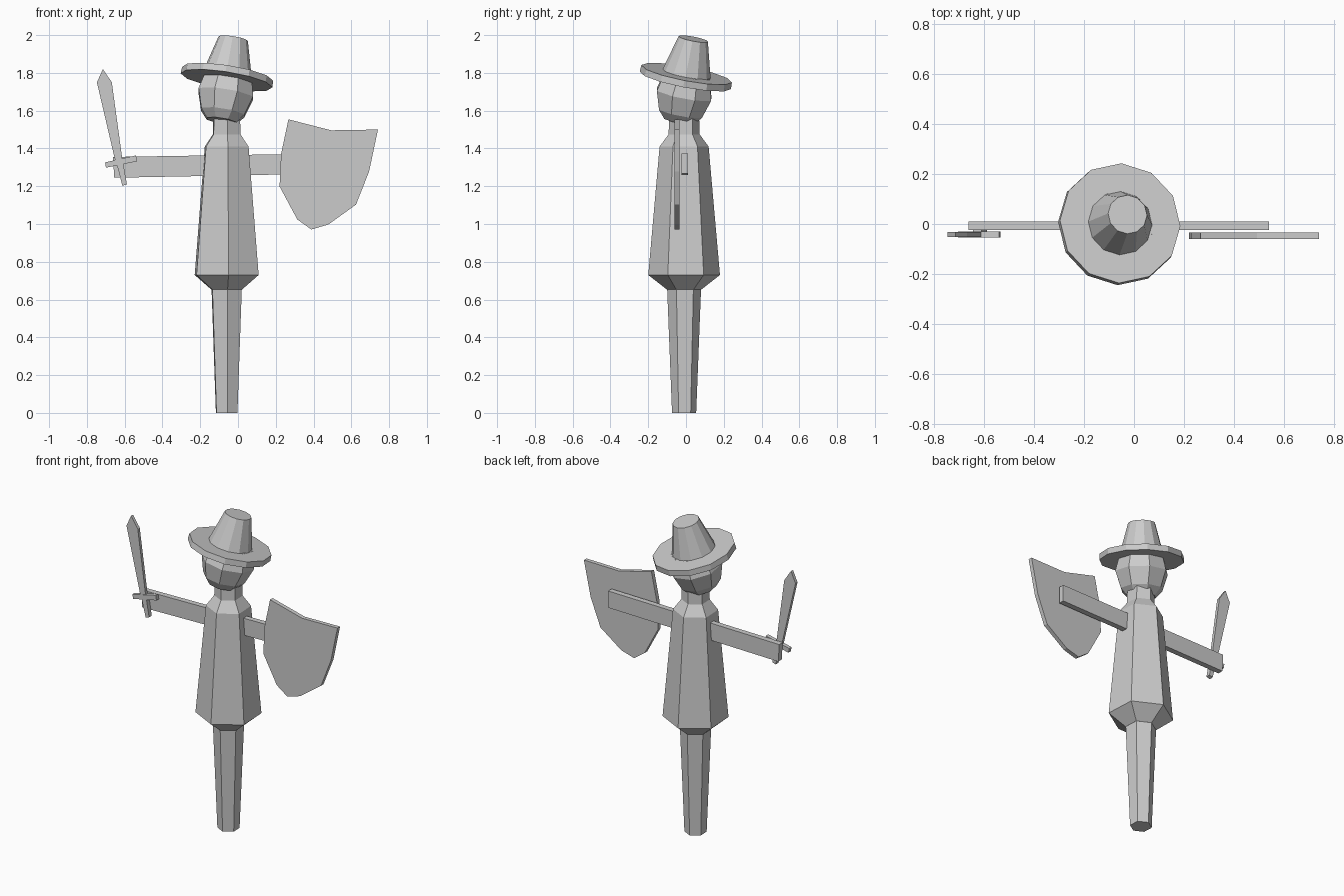
import bpy, bmesh, math
from mathutils import Vector, Matrix

cube = bpy.data.objects.get("Cube")
if cube:
    bpy.data.objects.remove(cube, do_unlink=True)

grey = bpy.data.materials.new("plain_grey")
grey.use_nodes = True
GREY = (0.6, 0.6, 0.6, 1.0)
grey.diffuse_color = GREY
grey.node_tree.nodes["Principled BSDF"].inputs["Base Color"].default_value = GREY


def finish(name, bm):
    bmesh.ops.recalc_face_normals(bm, faces=bm.faces)
    mesh = bpy.data.meshes.new(name)
    bm.to_mesh(mesh)
    bm.free()
    mesh.materials.append(grey)
    obj = bpy.data.objects.new(name, mesh)
    bpy.context.collection.objects.link(obj)
    return obj


def lathe(name, profile, sides, start_deg, centre, axis=(0, 0, 1)):
    """Faceted solid of revolution from (radius, height) pairs, capped at both ends."""
    bm = bmesh.new()
    rings = []
    for r, z in profile:
        ring = []
        for i in range(sides):
            a = math.radians(start_deg) + math.tau * i / sides
            ring.append(bm.verts.new((r * math.cos(a), r * math.sin(a), z)))
        rings.append(ring)
    for low, high in zip(rings, rings[1:]):
        for i in range(sides):
            j = (i + 1) % sides
            bm.faces.new((low[i], low[j], high[j], high[i]))
    bm.faces.new(rings[0][::-1])
    bm.faces.new(rings[-1])
    tilt = Vector((0, 0, 1)).rotation_difference(Vector(axis)).to_matrix().to_4x4()
    bm.transform(Matrix.Translation(centre) @ tilt)
    return finish(name, bm)


def plate(name, outline, y_front, y_back):
    """Flat x-z outline given thickness along y."""
    bm = bmesh.new()
    front = [bm.verts.new((x, y_front, z)) for x, z in outline]
    back = [bm.verts.new((x, y_back, z)) for x, z in outline]
    bm.faces.new(front)
    bm.faces.new(back[::-1])
    n = len(outline)
    for i in range(n):
        j = (i + 1) % n
        bm.faces.new((front[i], back[i], back[j], front[j]))
    return finish(name, bm)


# Six-sided post and coat
lathe("post", [(0.064, 0), (0.09, 0.66)], 6, -87, (-0.06, -0.01, 0))
lathe("coat", [(0.09, 0.652), (0.19, 0.73), (0.13, 1.41), (0.082, 1.475), (0.08, 1.56)],
      6, -87, (-0.06, -0.01, 0))

# Head and hat lean back and to the left
LEAN = (0.16, 0.19, 1)
lathe("head", [(0.085, -0.145), (0.125, -0.10), (0.158, 0), (0.13, 0.11)],
      8, 22.5, (-0.065, -0.01, 1.687), LEAN)
HAT = (-0.058, 0.0, 1.778)
lathe("hat_brim", [(0.246, -0.018), (0.244, 0.018)], 12, -2, HAT, LEAN)
lathe("hat_crown", [(0.134, 0.0), (0.079, 0.208)], 12, -2, HAT, LEAN)

# Crossbar forming both arms
plate("arms", [(-0.655, 1.245), (0.54, 1.268), (0.54, 1.374), (-0.662, 1.355)], -0.025, 0.01)

# Shield on the left arm
plate("shield", [(0.267, 1.554), (0.493, 1.496), (0.741, 1.50), (0.694, 1.278),
                 (0.625, 1.103), (0.478, 0.997), (0.388, 0.971), (0.314, 1.024),
                 (0.22, 1.199), (0.228, 1.37)], -0.06, -0.034)

# Sword on the right arm
plate("sword_blade", [(-0.747, 1.75), (-0.715, 1.82), (-0.668, 1.75),
                      (-0.612, 1.34), (-0.65, 1.335)], -0.052, -0.032)
plate("sword_guard", [(-0.704, 1.326), (-0.54, 1.363), (-0.535, 1.332), (-0.699, 1.298)],
      -0.054, -0.03)
plate("sword_grip", [(-0.645, 1.33), (-0.61, 1.335), (-0.588, 1.21), (-0.612, 1.202)],
      -0.052, -0.025)
